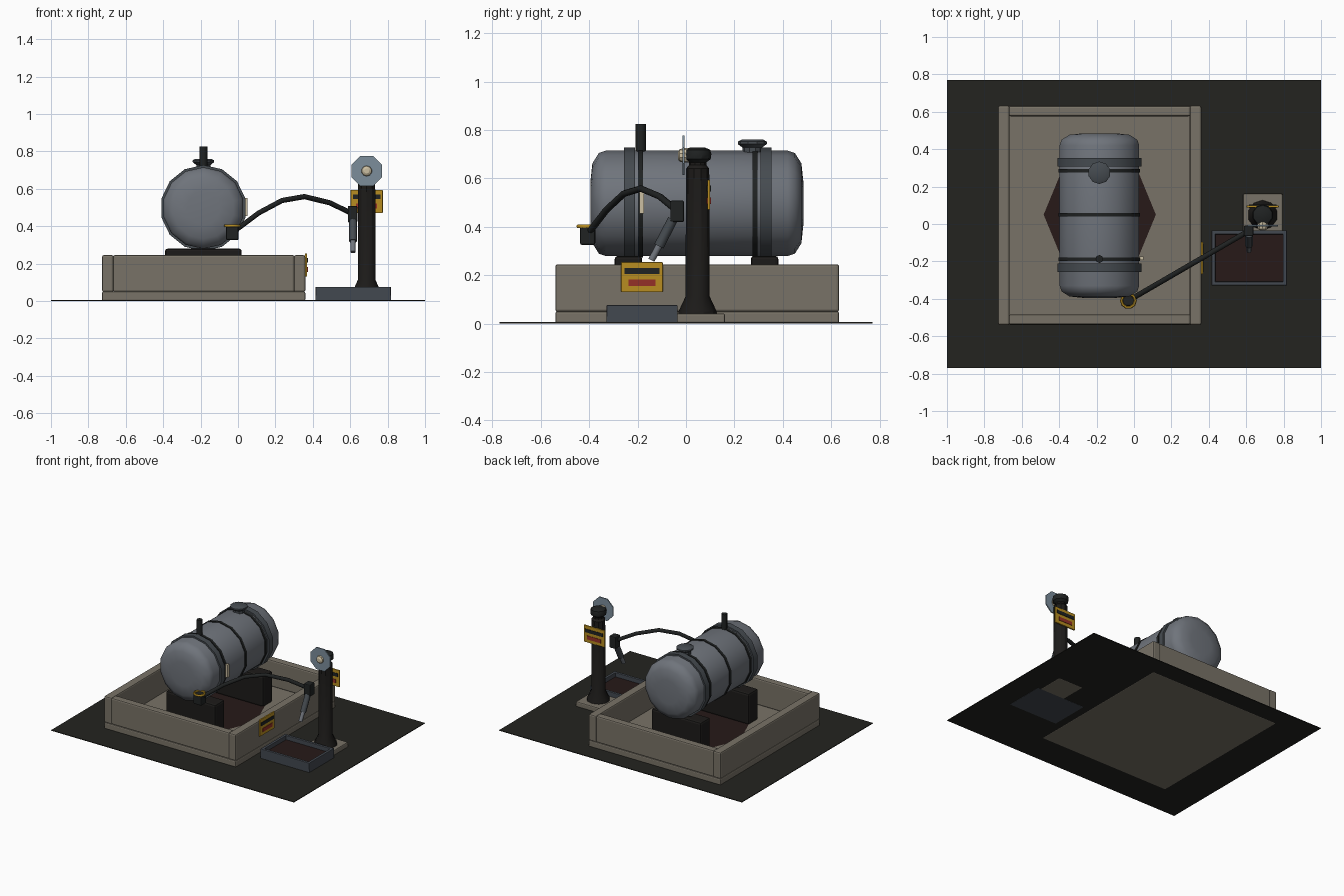
import bpy, bmesh
from math import pi, cos, sin, radians
from mathutils import Vector, Matrix

if "Cube" in bpy.data.objects:
    bpy.data.objects.remove(bpy.data.objects["Cube"])


def mat(name, r, g, b):
    m = bpy.data.materials.new(name)
    m.diffuse_color = (r, g, b, 1)
    m.use_nodes = True
    m.node_tree.nodes["Principled BSDF"].inputs["Base Color"].default_value = m.diffuse_color
    return m


CONCRETE = mat("concrete", .19, .17, .135)
ASPHALT = mat("asphalt", .017, .017, .014)
STEEL = mat("tank_steel", .16, .175, .2)
BAND = mat("band_steel", .06, .07, .08)
TRAY = mat("tray_steel", .055, .065, .08)
DARK = mat("dark_metal", .014, .016, .016)
BLACK = mat("black_iron", .012, .011, .01)
OIL = mat("oil", .02, .01, .009)
YELLOW = mat("yellow", .48, .27, .015)
RED = mat("red", .3, .03, .02)
PALE = mat("pale", .6, .52, .36)
DISC = mat("disc_steel", .2, .27, .33)


def finish(name, bm, material, smooth=None, bevel=0):
    bmesh.ops.recalc_face_normals(bm, faces=bm.faces)
    me = bpy.data.meshes.new(name)
    bm.to_mesh(me)
    bm.free()
    me.materials.append(material)
    ob = bpy.data.objects.new(name, me)
    bpy.context.collection.objects.link(ob)
    if bevel:
        b = ob.modifiers.new("bevel", 'BEVEL')
        b.width, b.segments = bevel, 2
    if smooth:
        bpy.ops.object.select_all(action='DESELECT')
        ob.select_set(True)
        bpy.context.view_layer.objects.active = ob
        bpy.ops.object.shade_smooth_by_angle(angle=radians(smooth))
    return ob


def box(name, x, y, z, material, bevel=0):
    """Box from (min, max) ranges."""
    bm = bmesh.new()
    bmesh.ops.create_cube(bm, size=1)
    for v in bm.verts:
        v.co = [(r[0] + r[1]) / 2 + c * (r[1] - r[0]) for r, c in zip((x, y, z), v.co)]
    return finish(name, bm, material, bevel=bevel)


def lathe(name, profile, n, origin, axis, material, smooth=35, turn=0.0):
    """Closed solid from (radius, height) points turned round an axis."""
    axis = Vector(axis).normalized()
    up = Vector((0, 0, 1)) if abs(axis.z) < .9 else Vector((0, 1, 0))
    up = (up - axis * up.dot(axis)).normalized()
    side = axis.cross(up)
    bm = bmesh.new()
    rings = []
    for r, h in profile:
        rings.append([bm.verts.new(Vector(origin) + axis * h
                                   + up * (r * cos(2 * pi * i / n + turn))
                                   + side * (r * sin(2 * pi * i / n + turn))) for i in range(n)])
    for a, b in zip(rings, rings[1:]):
        for i in range(n):
            j = (i + 1) % n
            bm.faces.new((a[i], a[j], b[j], b[i]))
    bm.faces.new(rings[0])
    bm.faces.new(rings[-1])
    return finish(name, bm, material, smooth)


def rod(name, a, b, r, material, n=8, r2=None):
    d = Vector(b) - Vector(a)
    return lathe(name, [(r, 0), (r2 or r, d.length)], n, a, d, material, 50)


# ground slab
box("ground_slab", (-1, 1), (-.77, .77), (.001, .006), ASPHALT)

# containment bund
X, Y = (-.727, .36), (-.54, .633)
box("bund_floor", X, Y, (0, .05), CONCRETE, .008)
for side, xr in (("left", (X[0], X[0] + .062)), ("right", (X[1] - .062, X[1]))):
    box("bund_wall_" + side, xr, Y, (.048, .245), CONCRETE, .01)
for side, yr in (("front", (Y[0] + .002, Y[0] + .057)), ("back", (Y[1] - .057, Y[1] - .002))):
    box("bund_wall_" + side, (X[0] + .058, X[1] - .058), yr, (.048, .245), CONCRETE, .01)

# oil stain on the bund floor
TX, TY, TZ = -.185, .045, .497
bm = bmesh.new()
bmesh.ops.create_circle(bm, cap_ends=True, segments=6, radius=1)
ang = Matrix.Rotation(pi / 6, 4, 'Z')
bm.transform(Matrix.Translation((-.183, .05, .054)) @ Matrix.Diagonal((.3, .42, 1, 1)) @ ang)
finish("oil_stain", bm, OIL)

# tank with domed ends
half = [(.218, .375), (.208, .405), (.165, .432), (.09, .44)]
prof = [(r, -h) for r, h in reversed(half)] + half
lathe("tank_body", prof, 14, (TX, TY, TZ), (0, 1, 0), STEEL, 40)
for i, y in enumerate((-.234, .33)):
    lathe(f"wide_band_{i}", [(.23, -.023), (.23, .023)], 14, (TX, y, TZ), (0, 1, 0), BAND)
    yc = (-.238, .325)[i]
    box(f"saddle_{i}", (TX - .205, TX + .205), (yc - .057, yc + .057), (.05, .28), BLACK, .014)
for i, y in enumerate((-.188, .05, .285)):
    lathe(f"thin_band_{i}", [(.223, -.01), (.223, .01)], 14, (TX, y, TZ), (0, 1, 0), DARK)

# tank fittings
lathe("filler_cap", [(.04, 0), (.04, .03), (.06, .045), (.06, .055), (.045, .063)], 10,
      (TX, .274, .697), (0, 0, 1), BAND)
rod("vent_pipe", (TX, -.187, .7), (TX, -.187, .825), .021, DARK)
box("sight_gauge", (.02, .05), (-.193, -.173), (.455, .55), PALE)

# outlet valve
box("outlet_valve", (-.063, .003), (-.438, -.375), (.325, .402), DARK, .008)
bm = bmesh.new()
N, M = 10, 6
g = [[bm.verts.new((-.03 + (.037 + .008 * cos(2 * pi * j / M)) * cos(2 * pi * i / N),
                    -.41 + (.037 + .008 * cos(2 * pi * j / M)) * sin(2 * pi * i / N),
                    .402 + .008 * sin(2 * pi * j / M))) for j in range(M)] for i in range(N)]
for i in range(N):
    for j in range(M):
        bm.faces.new((g[i][j], g[i][(j + 1) % M], g[(i + 1) % N][(j + 1) % M], g[(i + 1) % N][j]))
finish("valve_ring", bm, YELLOW, 60)

# hose in one vertical plane
cu = bpy.data.curves.new("hose", 'CURVE')
cu.dimensions = '3D'
cu.bevel_depth, cu.bevel_resolution, cu.use_fill_caps = .014, 2, True
pts = [(-.03, .37), (.01, .395), (.11, .47), (.235, .537), (.355, .558), (.49, .525), (.615, .465)]
sp = cu.splines.new('POLY')
sp.points.add(len(pts) - 1)
for p, (x, z) in zip(sp.points, pts):
    p.co = (x, -.41 + (x + .03) * .58, z, 1)
cu.materials.append(DARK)
bpy.context.collection.objects.link(bpy.data.objects.new("hose", cu))

# nozzle
box("nozzle_grip", (.587, .638), (-.065, -.008), (.42, .508), DARK, .006)
rod("nozzle_barrel", (.615, -.055, .43), (.615, -.112, .32), .021, BAND)
rod("nozzle_spout", (.615, -.108, .328), (.615, -.143, .262), .014, STEEL)

# drip tray
A, B = (.415, .817), (-.328, -.035)
W = .02
box("tray_floor", A, B, (0, .03), TRAY)
box("tray_oil", (A[0] + W, A[1] - W), (B[0] + W, B[1] - W), (.03, .045), OIL)
for i, (xr, yr) in enumerate((((A[0], A[0] + W), B), ((A[1] - W, A[1]), B),
                              (A, (B[0], B[0] + W)), (A, (B[1] - W, B[1])))):
    box(f"tray_rim_{i}", xr, yr, (0, .076), TRAY, .003)

# pump column and head
PX, PY = .688, .048
box("pump_base", (.583, .795), (-.055, .162), (0, .042), CONCRETE, .008)
lathe("pump_column", [(.08, .04), (.078, .052), (.05, .112), (.048, .64), (.036, .655), (.036, .685)],
      10, (PX, PY, 0), (0, 0, 1), BLACK)
lathe("pump_head", [(.035, .665), (.054, .68), (.057, .7), (.052, .718), (.03, .728)],
      10, (PX, PY, 0), (0, 0, 1), DARK)
lathe("pump_disc", [(.088, -.004), (.088, .004)], 8, (PX, -.01, .695), (0, 1, 0), DISC, turn=pi / 8)
lathe("disc_hub", [(.014, -.026), (.026, -.018), (.03, 0), (.03, .02)], 10,
      (PX, -.008, .695), (0, 1, 0), PALE)


# warning signs with two bars
def sign(name, w0, z0, rng, thick):
    for part, w, z, m, e in (("plate", (0, .172), (0, .124), YELLOW, 0),
                             ("dark_bar", (.013, .159), (.075, .1), DARK, .003),
                             ("red_bar", (.03, .142), (.025, .052), RED, .003)):
        a = (w0 + w[0], w0 + w[1])
        t = (thick[0] - e, thick[1] + e)
        zr = (z0 + z[0], z0 + z[1])
        xy = (a, t) if rng == 'x' else (t, a)
        box(f"{name}_{part}", *xy, zr, m, 0 if e else .003)


sign("bund_sign", -.268, .13, 'y', (.358, .37))
sign("column_sign", .602, .47, 'x', (.088, .1))
